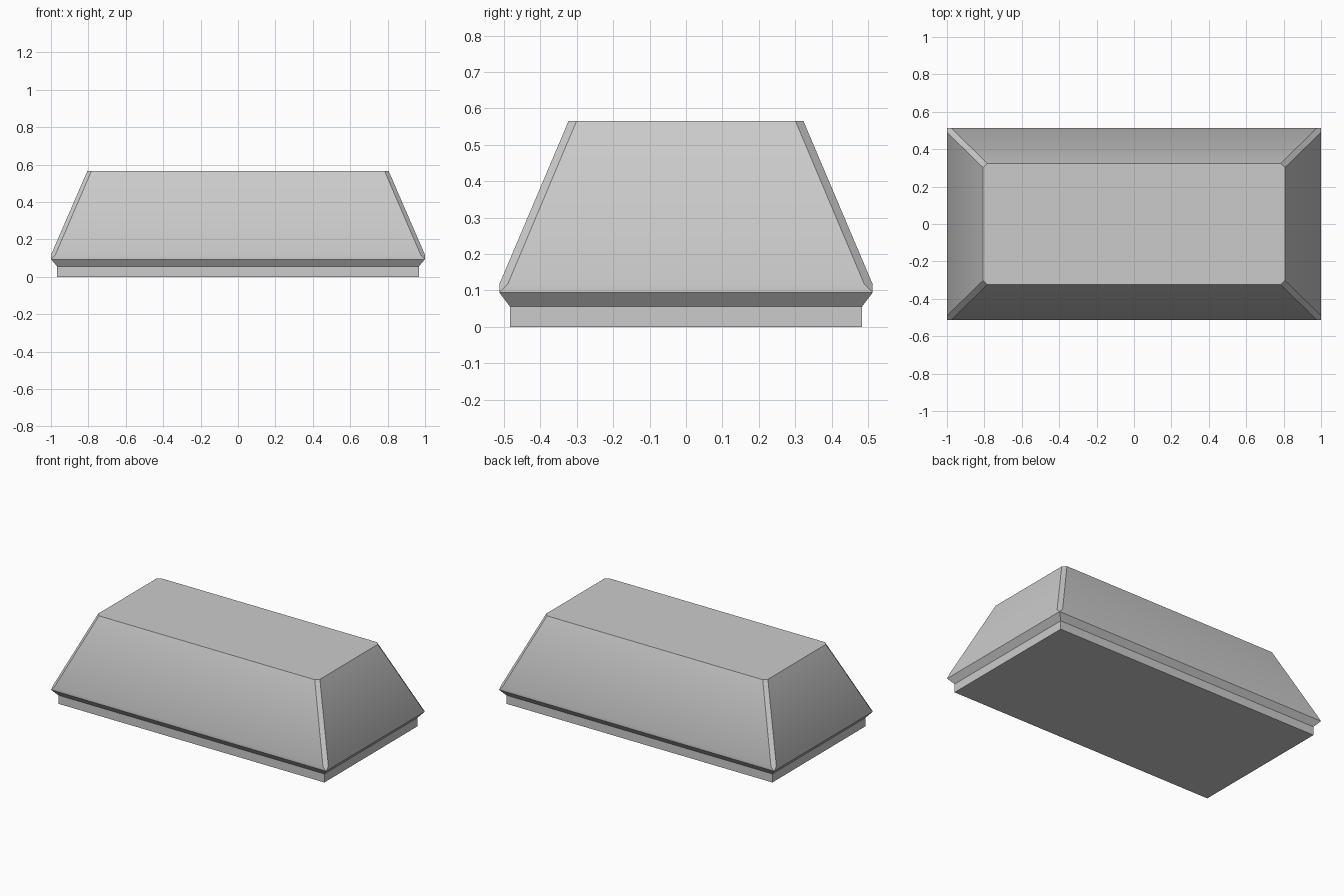
import bpy, bmesh, math

if "Cube" in bpy.data.objects:
    bpy.data.objects.remove(bpy.data.objects["Cube"])

# Cross-section rings: half width, half depth, height, corner cut
RINGS = [
    (0.967, 0.484, 0.0, 0.0),     # foot of plinth
    (0.967, 0.484, 0.056, 0.0),   # top of plinth
    (1.0, 0.513, 0.094, 0.0),     # flared rim
    (1.0, 0.513, 0.117, 0.023),   # start of corner chamfers
    (0.806, 0.323, 0.565, 0.022), # flat top
]


def ring(bm, x, y, z, c):
    """Rectangle with its four corners cut off by c."""
    pts = [(x, -y + c), (x, y - c), (x - c, y), (-x + c, y),
           (-x, y - c), (-x, -y + c), (-x + c, -y), (x - c, -y)]
    return [bm.verts.new((px, py, z)) for px, py in pts]


# Tapered block, lofted ring by ring
bm = bmesh.new()
loops = [ring(bm, *r) for r in RINGS]
for low, high in zip(loops, loops[1:]):
    for i in range(8):
        j = (i + 1) % 8
        bm.faces.new((low[i], low[j], high[j], high[i]))
bm.faces.new(loops[0][::-1])
bm.faces.new(loops[-1])

# Uncut corners collapse to single points
bmesh.ops.remove_doubles(bm, verts=bm.verts[:], dist=0.0005)
bmesh.ops.recalc_face_normals(bm, faces=bm.faces[:])
mesh = bpy.data.meshes.new("tapered_block")
bm.to_mesh(mesh)
bm.free()
block = bpy.data.objects.new("tapered_block", mesh)
bpy.context.collection.objects.link(block)

# Soft blend above the rim, crisp edges elsewhere
bpy.context.view_layer.objects.active = block
block.select_set(True)
bpy.ops.object.shade_smooth_by_angle(angle=math.radians(30))
